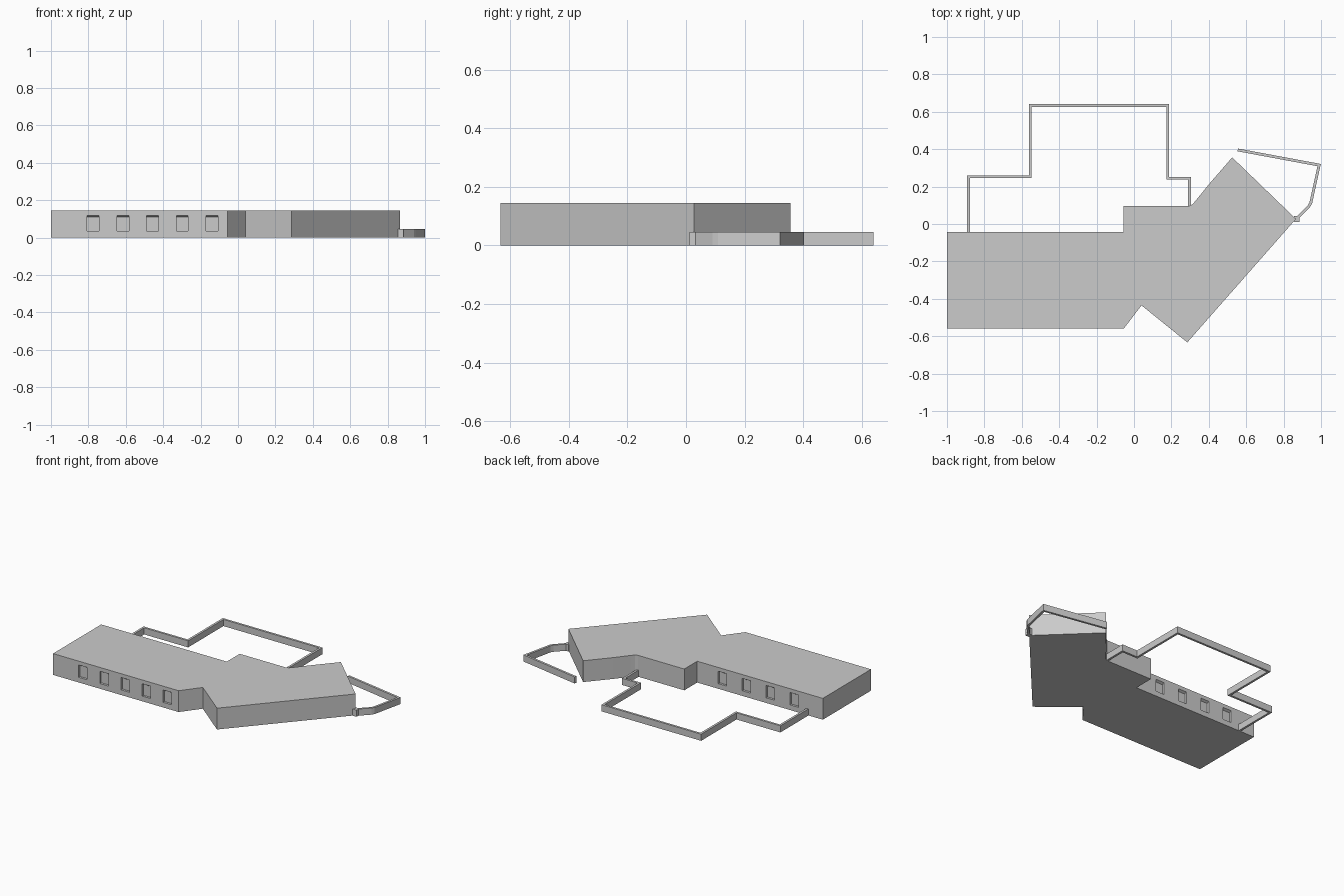
import bpy
import bmesh
from mathutils import Vector

cube = bpy.data.objects.get("Cube")
if cube:
    bpy.data.objects.remove(cube, do_unlink=True)

GREY = (0.6, 0.6, 0.6, 1)
HEIGHT, WALL_HEIGHT, WALL_THICK = 0.145, 0.045, 0.015
FRONT, BACK = -0.56, -0.042

grey = bpy.data.materials.new("plain grey")
grey.use_nodes = True
grey.diffuse_color = GREY
grey.node_tree.nodes["Principled BSDF"].inputs["Base Color"].default_value = GREY


def extrude(name, points, direction):
    """Make a closed solid by sweeping a flat outline along a direction."""
    bm = bmesh.new()
    face = bm.faces.new([bm.verts.new(p) for p in points])
    swept = bmesh.ops.extrude_face_region(bm, geom=[face])["geom"]
    verts = [v for v in swept if isinstance(v, bmesh.types.BMVert)]
    bmesh.ops.translate(bm, verts=verts, vec=direction)
    bmesh.ops.recalc_face_normals(bm, faces=bm.faces)
    mesh = bpy.data.meshes.new(name)
    bm.to_mesh(mesh)
    bm.free()
    mesh.materials.append(grey)
    obj = bpy.data.objects.new(name, mesh)
    bpy.context.collection.objects.link(obj)
    return obj


def wall(name, path):
    """Low wall of even thickness with mitred corners along a path."""
    pts = [Vector(p) for p in path]
    dirs = [(b - a).normalized() for a, b in zip(pts, pts[1:])]
    left, right = [], []
    for i, p in enumerate(pts):
        before, after = dirs[max(i - 1, 0)], dirs[min(i, len(dirs) - 1)]
        n1 = Vector((-before.y, before.x))
        n2 = Vector((-after.y, after.x))
        miter = (n1 + n2).normalized()
        offset = miter * (WALL_THICK / 2 / miter.dot(n1))
        left.append((p + offset).to_3d())
        right.append((p - offset).to_3d())
    return extrude(name, left + right[::-1], (0, 0, WALL_HEIGHT))


def cut_window(building, x, face_y, inward):
    """Recess with a slightly sloping head."""
    width, depth = 0.064, 0.015
    out, deep = face_y - inward * depth, face_y + inward * depth
    side = [(out, 0.035), (deep, 0.035), (deep, 0.11), (face_y, 0.119), (out, 0.119)]
    cutter = extrude("window_cutter", [(x - width / 2, y, z) for y, z in side], (width, 0, 0))
    cutter.hide_render = True
    mod = building.modifiers.new("window", "BOOLEAN")
    mod.operation = "DIFFERENCE"
    mod.solver = "EXACT"
    mod.object = cutter
    bpy.context.view_layer.objects.active = building
    bpy.ops.object.modifier_apply(modifier=mod.name)
    bpy.data.objects.remove(cutter, do_unlink=True)


# Main building: long wing joined to an angled wing
outline = [
    (-1, FRONT), (-0.055, FRONT), (0.04, -0.435), (0.285, -0.633),
    (0.866, 0.027), (0.525, 0.356), (0.4, 0.212), (0.33, 0.125),
    (0.312, 0.105), (0.295, 0.097), (-0.055, 0.097), (-0.055, BACK), (-1, BACK),
]
building = extrude("building", [(x, y, 0) for x, y in outline], (0, 0, HEIGHT))

# Windows: five at the front, four at the back
for i in range(5):
    cut_window(building, -0.775 + 0.159 * i, FRONT, 1)
for i in range(4):
    cut_window(building, -0.785 + 0.18 * i, BACK, -1)

# Stepped courtyard wall behind the long wing
wall("courtyard_wall", [
    (-0.885, BACK), (-0.885, 0.253), (-0.555, 0.253), (-0.555, 0.633),
    (0.18, 0.633), (0.18, 0.245), (0.297, 0.245), (0.297, 0.097),
])

# Open garden wall beside the angled wing, ending in a post
wall("garden_wall", [
    (0.555, 0.396), (0.99, 0.315), (0.945, 0.112), (0.935, 0.095), (0.87, 0.028),
])
post = [(0.855, 0.012), (0.884, 0.012), (0.884, 0.042), (0.855, 0.042)]
extrude("wall_post", [(x, y, 0) for x, y in post], (0, 0, WALL_HEIGHT))
